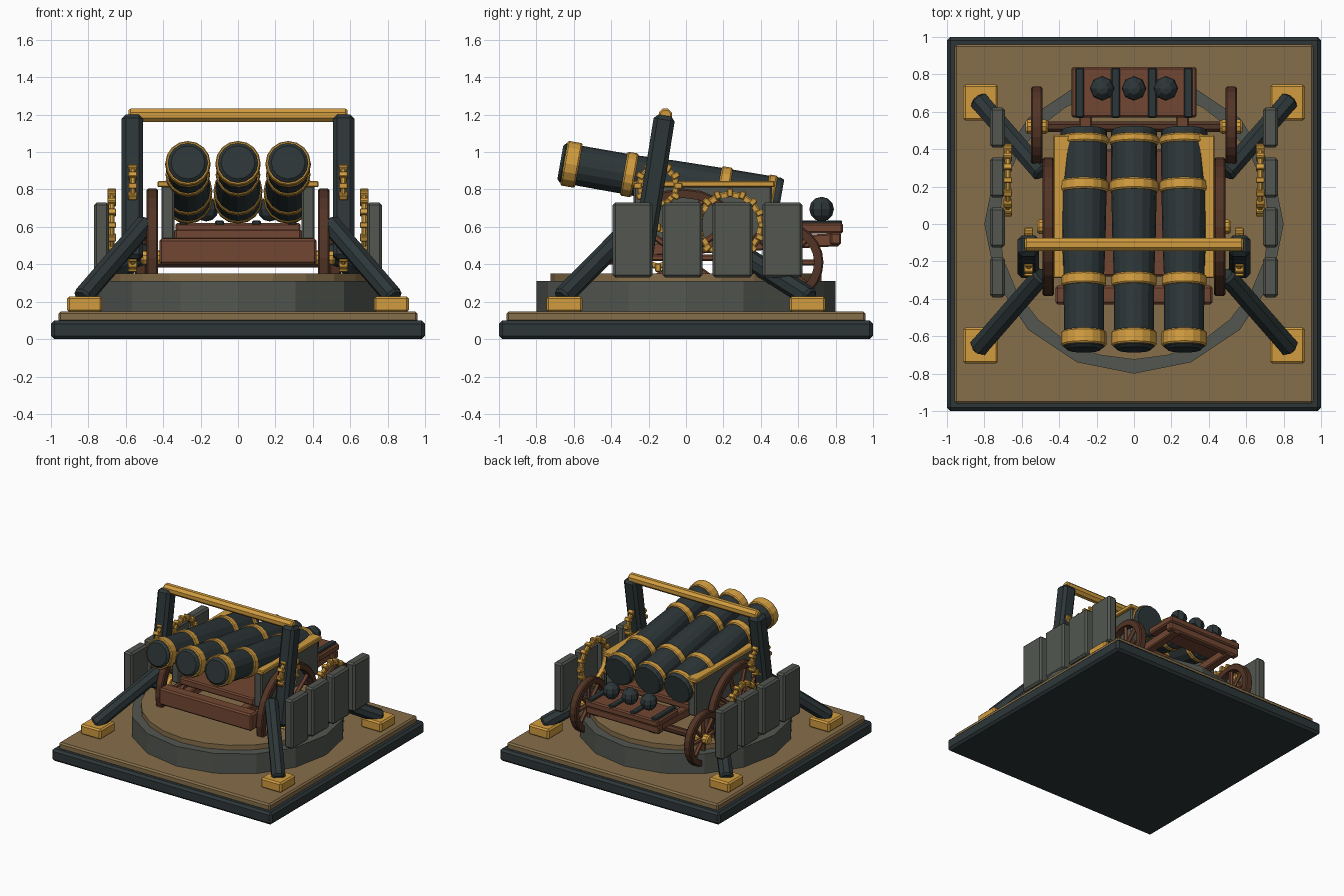
import bpy, bmesh, math
from mathutils import Vector, Matrix

cube = bpy.data.objects.get("Cube")
if cube:
    bpy.data.objects.remove(cube, do_unlink=True)


def material(name, r, g, b):
    m = bpy.data.materials.new(name)
    m.use_nodes = True
    m.diffuse_color = (r, g, b, 1)
    bsdf = m.node_tree.nodes["Principled BSDF"]
    bsdf.inputs["Base Color"].default_value = (r, g, b, 1)
    bsdf.inputs["Roughness"].default_value = 0.7
    return m


IRON = material("dark iron", 0.026, 0.037, 0.040)
TAN = material("tan deck", 0.24, 0.155, 0.068)
GOLD = material("gold brass", 0.64, 0.335, 0.05)
STONE = material("grey stone", 0.085, 0.094, 0.08)
WOOD = material("red brown wood", 0.165, 0.062, 0.032)
DARK_WOOD = material("dark brown wood", 0.085, 0.034, 0.019)


def finish(name, bm, mat, bevel=0.0):
    """Turn a bmesh into an object, with an optional chamfer."""
    bmesh.ops.recalc_face_normals(bm, faces=bm.faces)
    me = bpy.data.meshes.new(name)
    bm.to_mesh(me)
    bm.free()
    ob = bpy.data.objects.new(name, me)
    bpy.context.collection.objects.link(ob)
    me.materials.append(mat)
    if bevel:
        mod = ob.modifiers.new("Bevel", "BEVEL")
        mod.width = bevel
        mod.segments = 1
        mod.limit_method = "ANGLE"
    return ob


def box(name, lo, hi, mat, bevel=0.01, rot=None):
    lo, hi = Vector(lo), Vector(hi)
    size = Matrix.Diagonal((hi - lo).to_4d())
    size[3][3] = 1
    bm = bmesh.new()
    bmesh.ops.create_cube(bm, size=1, matrix=Matrix.Translation((lo + hi) / 2) @ (rot or Matrix()) @ size)
    return finish(name, bm, mat, bevel)


def lathe(name, origin, axis, profile, mat, sides=16, closed=False, turn=0.0):
    """Revolve (distance, radius) points around an axis."""
    frame = Matrix.Translation(origin) @ Vector(axis).to_track_quat("Z", "Y").to_matrix().to_4x4()
    bm = bmesh.new()
    rings = []
    for t, r in profile:
        angles = [turn + math.tau * i / sides for i in range(sides)]
        rings.append([bm.verts.new(frame @ Vector((r * math.cos(a), r * math.sin(a), t))) for a in angles])
    pairs = list(zip(rings, rings[1:]))
    if closed:
        pairs.append((rings[-1], rings[0]))
    else:
        bm.faces.new(rings[0])
        bm.faces.new(rings[-1])
    for a, b in pairs:
        for i in range(sides):
            j = (i + 1) % sides
            bm.faces.new((a[i], a[j], b[j], b[i]))
    return finish(name, bm, mat)


def rod(name, a, b, r, mat, sides=8):
    a, b = Vector(a), Vector(b)
    length = (b - a).length
    c = r * 0.25
    return lathe(name, a, b - a, [(0, r - c), (c, r), (length - c, r), (length, r - c)],
                 mat, sides, turn=math.pi / sides)


def hoop(name, center, inner, outer, width, mat, sides):
    """Flat ring around the x axis."""
    h, c = width / 2, 0.008
    return lathe(name, center, (1, 0, 0),
                 [(-h, inner), (-h, outer - c), (c - h, outer), (h - c, outer), (h, outer - c), (h, inner)],
                 mat, sides, closed=True)


def wheel(name, x, y, z, r, spokes):
    hoop(name + "_rim", (x, y, z), r - 0.05, r, 0.06, DARK_WOOD, 24)
    for i in range(spokes):
        a = math.tau * i / spokes
        end = (x, y + (r - 0.04) * math.cos(a), z + (r - 0.04) * math.sin(a))
        rod(name + "_spoke", (x, y, z), end, 0.017, WOOD, 6)
    rod(name + "_hub", (x - 0.06, y, z), (x + 0.06, y, z), 0.04, GOLD, 10)


def gear(name, x, y, z, r, teeth):
    hoop(name + "_ring", (x, y, z), r - 0.045, r - 0.012, 0.03, GOLD, teeth)
    bm = bmesh.new()
    for i in range(teeth):
        turn = Matrix.Translation((x, y, z)) @ Matrix.Rotation(math.tau * i / teeth, 4, "X")
        bmesh.ops.create_cube(bm, size=1, matrix=turn @ Matrix.Translation((0, r - 0.022, 0))
                              @ Matrix.Diagonal((0.048, 0.044, 0.032, 1)))
    finish(name + "_teeth", bm, GOLD, 0.005)


# Base and turntable
box("base_slab", (-1, -1, 0), (1, 1, 0.1), IRON, 0.018)
box("deck", (-0.96, -0.96, 0.09), (0.96, 0.96, 0.148), TAN, 0.012)
lathe("turntable_ring", (0, 0, 0.14), (0, 0, 1), [(0, 0.8), (0.17, 0.8)], STONE, 16)
lathe("turntable_top", (0, 0, 0.30), (0, 0, 1), [(0, 0.725), (0.05, 0.725)], TAN, 24)

# Parts mirrored left and right
for side, s in (("left", 1), ("right", -1)):
    for i in range(4):
        y = -0.285 + i * 0.267
        box(side + "_shield_plate", (s * 0.73 - 0.04, y - 0.107, 0.33), (s * 0.73 + 0.04, y + 0.107, 0.73), STONE, 0.014)
    # Gantry post and braces with their feet
    lean = Matrix.Rotation(-math.atan(0.16), 4, "X")
    box(side + "_gantry_post", (s * 0.565 - 0.057, -0.232, 0.42), (s * 0.565 + 0.057, -0.118, 1.2), IRON, 0.022, lean)
    for end, e, top in (("front", -1, 0.62), ("back", 1, 0.47)):
        name = side + "_" + end
        box(name + "_foot", (s * 0.82 - 0.093, e * 0.65 - 0.097, 0.145),
            (s * 0.82 + 0.093, e * 0.65 + 0.097, 0.228), GOLD, 0.012)
        rod(name + "_brace", (s * 0.835, e * 0.665, 0.22), (s * 0.49, e * 0.27, top), 0.055, IRON)
    # Wheels and gears
    wheel(side + "_main_wheel", s * 0.458, -0.015, 0.435, 0.37, 10)
    wheel(side + "_rear_wheel", s * 0.52, 0.52, 0.41, 0.215, 8)
    gear(side + "_large_gear", s * 0.675, 0.235, 0.61, 0.195, 16)
    gear(side + "_upper_gear", s * 0.563, -0.15, 0.82, 0.13, 12)
    gear(side + "_lower_gear", s * 0.563, -0.15, 0.49, 0.13, 12)
    # Cradle side with its rail
    box(side + "_cradle_cheek", (s * 0.375 - 0.035, -0.28, 0.53), (s * 0.375 + 0.035, 0.46, 0.82), STONE)
    box(side + "_cradle_rail", (s * 0.375 - 0.055, -0.29, 0.812), (s * 0.375 + 0.055, 0.475, 0.845), GOLD, 0.006)
    # Long beam of the carriage
    rise = Matrix.Rotation(math.radians(3), 4, "X")
    box(side + "_carriage_beam", (s * 0.26 - 0.035, -0.40, 0.465), (s * 0.26 + 0.035, 0.82, 0.535), WOOD, 0.008, rise)

# Gantry beam
rod("gantry_beam", (-0.585, -0.11, 1.197), (0.585, -0.11, 1.197), 0.038, GOLD)

# Carriage
box("front_crossbeam", (-0.42, -0.43, 0.40), (0.42, -0.33, 0.537), WOOD, 0.012)
box("bed_board", (-0.34, -0.28, 0.53), (0.34, 0.40, 0.59), WOOD)
rod("main_axle", (-0.47, -0.015, 0.435), (0.47, -0.015, 0.435), 0.035, DARK_WOOD)
rod("rear_axle", (-0.53, 0.52, 0.41), (0.53, 0.52, 0.41), 0.03, DARK_WOOD)

# Shot rack with straps and round shot
box("shot_rack", (-0.335, 0.57, 0.565), (0.335, 0.84, 0.62), WOOD)
box("rack_back_rail", (-0.335, 0.77, 0.505), (0.335, 0.83, 0.57), WOOD)
for x in (-0.29, -0.098, 0.098, 0.29):
    box("rack_strap", (x - 0.024, 0.568, 0.61), (x + 0.024, 0.835, 0.634), IRON, 0.006)
for x in (-0.17, 0, 0.17):
    bm = bmesh.new()
    bmesh.ops.create_uvsphere(bm, u_segments=8, v_segments=6, radius=0.066,
                              matrix=Matrix.Translation((x, 0.725, 0.695)))
    finish("round_shot", bm, IRON)

# Three barrels with bands
tilt = math.radians(10)
axis = Vector((0, math.cos(tilt), -math.sin(tilt)))
for x in (-0.268, 0, 0.268):
    muzzle = Vector((x, -0.672, 0.945))
    lathe("barrel", muzzle, axis,
          [(0, 0.09), (0.015, 0.107), (0.4, 0.108), (0.6, 0.116), (0.9, 0.122), (1.18, 0.124), (1.195, 0.115)], IRON)
    for t, w, r in ((0.06, 0.08, 0.121), (0.375, 0.06, 0.119), (0.885, 0.06, 0.131), (1.135, 0.045, 0.131)):
        h = w / 2
        lathe("barrel_band", muzzle + axis * t, axis,
              [(-h, 0.1), (-h, r - 0.006), (0.008 - h, r), (h - 0.008, r), (h, r - 0.006), (h, 0.1)],
              GOLD, closed=True)
